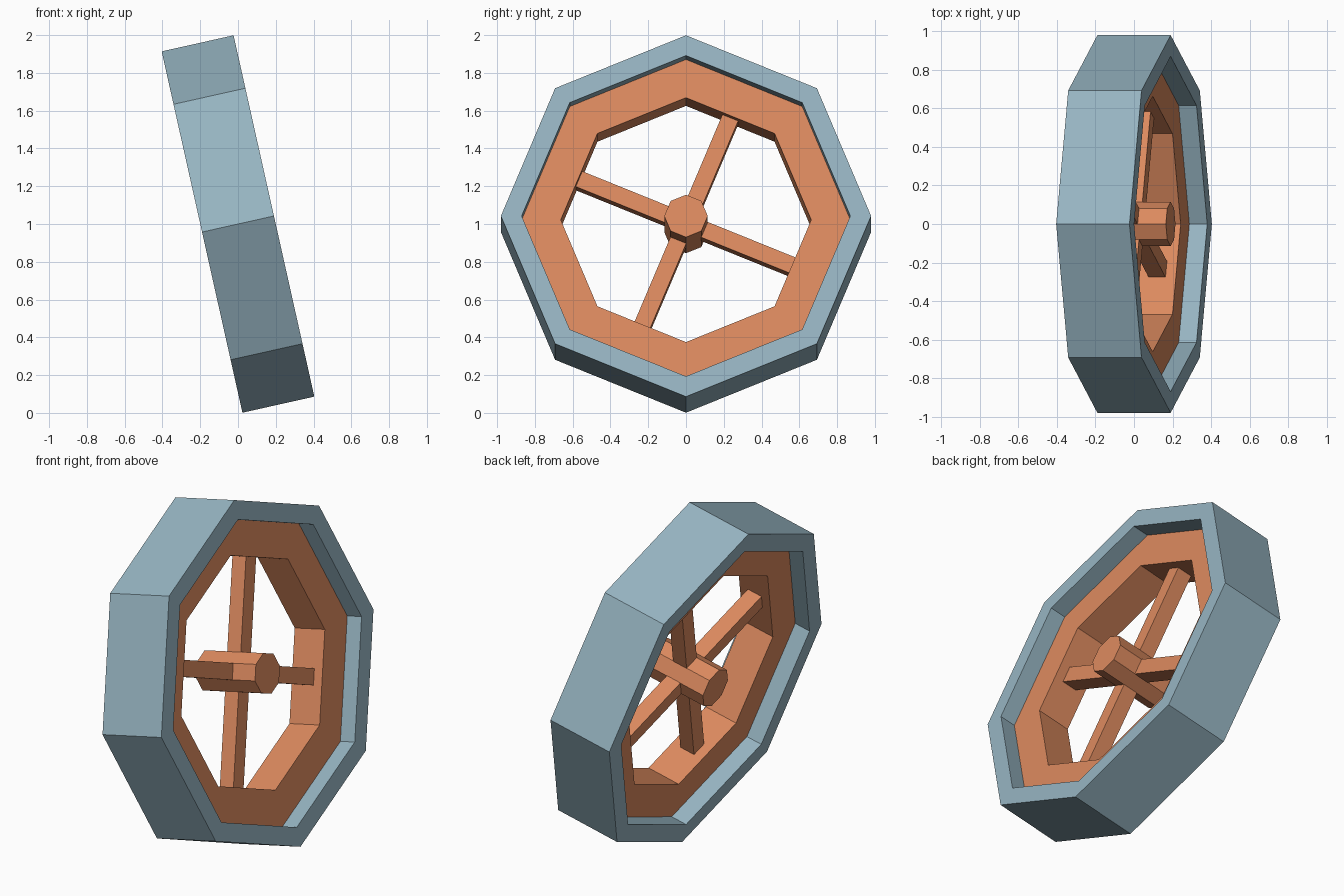
import bpy, bmesh, math
from mathutils import Matrix, Vector

if "Cube" in bpy.data.objects:
    bpy.data.objects.remove(bpy.data.objects["Cube"])

# Wheel axis runs along local X, then the whole wheel leans about Y
TILT = Matrix.Translation((0, 0, 1)) @ Matrix.Rotation(math.radians(-12.6), 4, 'Y')
SIDES = 8


def material(name, rgb):
    m = bpy.data.materials.new(name)
    m.diffuse_color = (*rgb, 1)
    m.use_nodes = True
    m.node_tree.nodes["Principled BSDF"].inputs["Base Color"].default_value = m.diffuse_color
    return m


blue = material("dusty blue", (0.305, 0.456, 0.533))
orange = material("copper orange", (0.716, 0.254, 0.114))


def finish(name, bm, mat):
    bmesh.ops.recalc_face_normals(bm, faces=bm.faces)
    mesh = bpy.data.meshes.new(name)
    bm.to_mesh(mesh)
    bm.free()
    mesh.materials.append(mat)
    ob = bpy.data.objects.new(name, mesh)
    ob.matrix_world = TILT
    bpy.context.collection.objects.link(ob)


def lathe(name, profile, mat, closed):
    """Turn a (x, radius) profile about X in eight flat steps."""
    bm = bmesh.new()
    rings = []
    for x, r in profile:
        ring = []
        for i in range(SIDES):
            a = i * math.tau / SIDES
            ring.append(bm.verts.new((x, r * math.sin(a), r * math.cos(a))))
        rings.append(ring)
    n = len(rings)
    for k in range(n if closed else n - 1):
        a, b = rings[k], rings[(k + 1) % n]
        for i in range(SIDES):
            j = (i + 1) % SIDES
            bm.faces.new((a[i], a[j], b[j], b[i]))
    if not closed:
        bm.faces.new(rings[0])
        bm.faces.new(rings[-1])
    finish(name, bm, mat)


def band(half, inner, outer):
    return [(-half, outer), (half, outer), (half, inner), (-half, inner)]


# Tyre, recessed rim and hub
lathe("tyre", band(0.195, 0.87, 0.98), blue, True)
lathe("rim", band(0.10, 0.663, 0.87), orange, True)
lathe("hub", [(-0.195, 0.115), (0.195, 0.115)], orange, False)

# Four spokes meeting the middles of the rim flats
R0, R1 = 0.08, 0.63
for i in range(4):
    bm = bmesh.new()
    bmesh.ops.create_cube(bm, size=1)
    bmesh.ops.scale(bm, vec=Vector((0.09, 0.09, R1 - R0)), verts=bm.verts)
    bmesh.ops.translate(bm, vec=Vector((0, 0, (R0 + R1) / 2)), verts=bm.verts)
    bmesh.ops.rotate(bm, verts=bm.verts, cent=(0, 0, 0),
                     matrix=Matrix.Rotation(math.radians(-22.5 + 90 * i), 3, 'X'))
    finish(f"spoke_{i + 1}", bm, orange)
